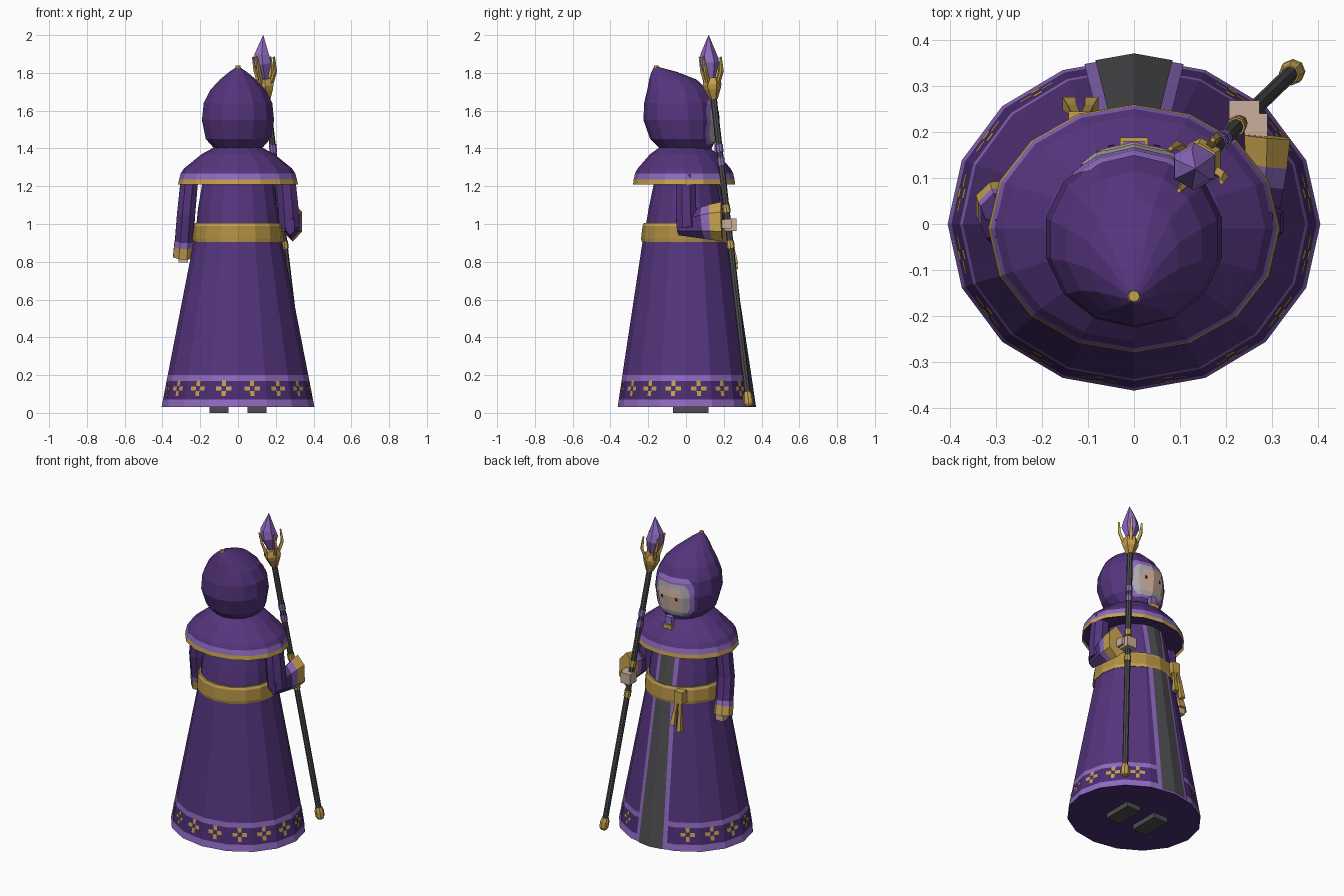
import bpy, bmesh, math
from mathutils import Vector

if "Cube" in bpy.data.objects:
    bpy.data.objects.remove(bpy.data.objects["Cube"])

def material(name, rgb):
    m = bpy.data.materials.new(name)
    m.diffuse_color = (*rgb, 1)
    m.use_nodes = True
    m.node_tree.nodes["Principled BSDF"].inputs["Base Color"].default_value = m.diffuse_color
    return m

PURPLE = material("purple cloth", (.090, .035, .205))
DARK = material("dark purple hem", (.070, .026, .165))
LILAC = material("lilac trim", (.275, .145, .53))
GOLD = material("gold", (.56, .36, .08))
DEEPGOLD = material("deep gold", (.43, .27, .055))
GREY = material("dark grey", (.075, .075, .082))
SKIN = material("skin", (.60, .42, .34))
HAIR = material("grey hair", (.42, .40, .42))
BLACK = material("eye black", (.02, .015, .02))

def finish(name, bm, mats):
    bmesh.ops.recalc_face_normals(bm, faces=bm.faces)
    me = bpy.data.meshes.new(name)
    bm.to_mesh(me)
    bm.free()
    for m in mats:
        me.materials.append(m)
    ob = bpy.data.objects.new(name, me)
    bpy.context.collection.objects.link(ob)
    return ob

def skin_sections(name, sections, mats, caps=(True, True)):
    """Bridge closed loops of points; one material per band."""
    bm = bmesh.new()
    slots = list(dict.fromkeys(mats))
    loops = [[bm.verts.new(p) for p in s] for s in sections]
    n = len(loops[0])
    for a, b, m in zip(loops, loops[1:], mats):
        for i in range(n):
            j = (i + 1) % n
            bm.faces.new((a[i], a[j], b[j], b[i])).material_index = slots.index(m)
    for on, loop, m in zip(caps, (loops[0], loops[-1]), (mats[0], mats[-1])):
        if on:
            bm.faces.new(loop).material_index = slots.index(m)
    return finish(name, bm, slots)

def ring(r, n):
    z, cy, rx, ry = r
    return [Vector((rx * math.sin(2 * math.pi * i / n), cy + ry * math.cos(2 * math.pi * i / n), z))
            for i in range(n)]

def lathe(name, rings, mats, n=16, caps=(True, True)):
    return skin_sections(name, [ring(r, n) for r in rings], mats, caps)

def tube(name, path, mats, n=6, spin=0.0):
    """Loops of radius r around a path of (point, r)."""
    pts = [Vector(p) for p, _ in path]
    secs = []
    for i, (_, r) in enumerate(path):
        d = (pts[min(i + 1, len(pts) - 1)] - pts[max(i - 1, 0)]).normalized()
        u = d.cross(Vector((1, 0, 0)) if abs(d.x) < .8 else Vector((0, 1, 0))).normalized()
        v = d.cross(u)
        secs.append([pts[i] + r * (math.cos(a) * u + math.sin(a) * v)
                     for a in (2 * math.pi * k / n + spin for k in range(n))])
    return skin_sections(name, secs, mats)

def box(name, c, s, mat):
    bm = bmesh.new()
    bmesh.ops.create_cube(bm, size=1)
    for v in bm.verts:
        v.co = Vector(c) + Vector([v.co[i] * s[i] for i in range(3)])
    return finish(name, bm, [mat])

def ring_at(rings, z):
    for a, b in zip(rings, rings[1:]):
        if a[0] <= z <= b[0]:
            t = (z - a[0]) / (b[0] - a[0])
            return tuple(p + (q - p) * t for p, q in zip(a, b))
    return rings[-1] if z > rings[-1][0] else rings[0]

def front_point(rings, n, x, z, off):
    """Point on the character's front (+y) side of a faceted lathe."""
    p = ring(ring_at(rings, z), n)
    sx, x = (-1 if x < 0 else 1), abs(x)
    for a, b in zip(p, p[1:n // 4 + 2]):
        if a.x <= x <= b.x:
            y = a.y + (b.y - a.y) * (x - a.x) / (b.x - a.x)
            return Vector((sx * x, y + off, z))
    q = max(p, key=lambda v: v.x)
    return Vector((sx * q.x, q.y + off, z))

def patch(name, rings, n, zs, span, off, mat, cols=8):
    """Thin painted plate following the front; span(z) gives left and right x."""
    bm = bmesh.new()
    rows = []
    for z in zs:
        l, r = span(z)
        rows.append([bm.verts.new(front_point(rings, n, l + (r - l) * i / cols, z, off))
                     for i in range(cols + 1)])
    for a, b in zip(rows, rows[1:]):
        for i in range(cols):
            bm.faces.new((a[i], b[i], b[i + 1], a[i + 1]))
    ob = finish(name, bm, [mat])
    if ob.data.polygons[0].normal.y < 0:
        ob.data.flip_normals()
    return ob

def steps(a, b, k):
    return [a + (b - a) * i / k for i in range(k + 1)]

# Robe skirt with banded hem
robe = [(.03, 0, .405, .362), (.07, 0, .397, .356), (.17, 0, .378, .341),
        (.2, 0, .372, .337), (.92, 0, .232, .228)]
lathe("robe_skirt", robe, [LILAC, DARK, LILAC, PURPLE], caps=(False, True))
lathe("robe_underside", [(.031, 0, .40, .358), (.034, 0, .40, .358)], [DARK])

# Gold four-petal motifs, one on every hem facet except beside the front panel
bm = bmesh.new()
for k in range(1, 15):
    def hem(t, z):
        p = ring(ring_at(robe, z), 16)
        a, b = p[k], p[(k + 1) % 16]
        q = a.lerp(b, .5 + t / (b - a).length)
        m = (a + b) / 2
        return q + Vector((m.x, m.y, 0)).normalized() * .004
    for dt, dz in ((.027, 0), (-.027, 0), (0, .027), (0, -.027)):
        w, h = (.015, .011) if dt else (.011, .014)
        vs = [hem(dt + u * w, .13 + dz + v * h) for u, v in ((-1, -1), (1, -1), (1, 1), (-1, 1))]
        bm.faces.new([bm.verts.new(v) for v in vs])
finish("hem_motifs", bm, [GOLD])

# Torso and belt
torso = [(.98, 0, .222, .215), (1.08, 0, .212, .198), (1.24, 0, .185, .165)]
lathe("torso", torso, [PURPLE] * 2)
lathe("belt", [(.905, 0, .238, .234), (.922, 0, .243, .238), (.99, 0, .236, .23), (1.005, 0, .228, .224)],
      [GOLD, DEEPGOLD, GOLD])

# Front panel: grey strip edged in lilac on skirt and torso
def half(z, extra=0):
    w = .085 - .036 * min(z, 1) + extra
    return -w, w
for part, rs, lo, hi in (("skirt", robe, .031, .91), ("torso", torso, 1.0, 1.235)):
    patch(part + "_panel_edge", rs, 16, steps(lo, hi, 4), lambda z: half(z, .024), .005, LILAC)
    patch(part + "_panel", rs, 16, steps(lo, hi, 4), half, .009, GREY)

# Shoulder cape
cape = [(1.21, -.01, .317, .27), (1.236, -.01, .312, .267), (1.268, -.01, .303, .26),
        (1.295, -.01, .285, .245), (1.37, -.01, .192, .18), (1.42, -.01, .10, .11)]
lathe("cape", cape, [GOLD, LILAC, PURPLE, PURPLE, PURPLE], caps=(False, True))
lathe("cape_lining", [(1.222, -.01, .308, .262), (1.226, -.01, .306, .26)], [DARK])

# Pointed hood leaning back
hood = [(1.395, 0, .125, .135), (1.45, -.018, .175, .172), (1.55, -.03, .196, .195),
        (1.64, -.034, .186, .188), (1.71, -.045, .150, .160), (1.765, -.07, .098, .125),
        (1.805, -.115, .048, .068), (1.832, -.158, .008, .010)]
lathe("hood", hood, [PURPLE] * 7, n=14)
lathe("hood_tip", [(1.822, -.157, .016, .016), (1.838, -.157, .012, .012)], [GOLD], n=8)

# Face plates: rim, hair, skin, eyes
def oval(w, zc, h):
    return lambda z: (-w * (1 - .3 * abs((z - zc) / h) ** 4), w * (1 - .3 * abs((z - zc) / h) ** 4))
patch("hood_rim", hood, 14, steps(1.42, 1.66, 10), oval(.135, 1.54, .12), .006, LILAC, 16)
patch("hair", hood, 14, steps(1.432, 1.625, 10), oval(.115, 1.53, .1), .010, HAIR, 16)
patch("face", hood, 14, steps(1.46, 1.60, 8), oval(.082, 1.53, .07), .014, SKIN, 12)
for s in (-1, 1):
    patch("eye", hood, 14, [1.528, 1.548], lambda z: (s * .05 - .008, s * .05 + .008), .018, BLACK, 2)

# Clasp at the collar
box("clasp_cord", (0, .165, 1.395), (.045, .03, .05), LILAC)
box("clasp", (0, .17, 1.355), (.06, .036, .034), GOLD)

# Shoes
for s in (-1, 1):
    box("shoe", (s * .1, .025, .02), (.1, .19, .04), GREY)

# Hanging arm with flared cuff
tube("hanging_sleeve", [((-.255, -.01, 1.26), .05), ((-.275, -.01, 1.05), .052), ((-.285, .02, .91), .053),
     ((-.288, .028, .88), .055), ((-.292, .042, .825), .056)], [PURPLE, PURPLE, LILAC, GOLD], 8, .39)
box("hanging_hand", (-.29, .055, .825), (.05, .05, .055), SKIN)

# Raised arm gripping the staff
tube("upper_sleeve", [((.25, 0, 1.26), .055), ((.265, 0, 1.1), .058), ((.272, .005, .98), .058)],
     [PURPLE] * 2, 8, .39)
tube("fore_sleeve", [((.268, -.045, .99), .05), ((.285, .09, 1.005), .085), ((.29, .13, 1.01), .094),
     ((.293, .19, 1.012), .105)], [PURPLE, LILAC, GOLD], 6).scale = (1, 1, 1)
fore = bpy.data.objects["fore_sleeve"].data
for v in fore.vertices:  # narrow the sleeve sideways
    v.co.x = .285 + (v.co.x - .285) * .55
box("gripping_hand", (.24, .235, .995), (.066, .066, .066), SKIN)
box("gripping_wrist", (.265, .205, 1.0), (.05, .07, .05), SKIN)

# Staff along a slanted axis
def axis(z):
    t = (z - .04) / 1.68
    return Vector((.347 - .2 * t, .333 - .193 * t, z))
def on_staff(name, zr, mats, n=8):
    return tube(name, [(axis(z), r) for z, r in zr], mats, n)
on_staff("staff_shaft", [(.06, .017), (1.70, .017)], [GREY])
on_staff("staff_ferrule", [(.035, .018), (.05, .027), (.085, .027), (.11, .02)], [GOLD] * 3)
for z in (.89, 1.08):
    on_staff("staff_ring", [(z - .02, .021), (z + .02, .021)], [GOLD])
for z in (1.33, 1.40):
    on_staff("staff_wrap", [(z - .02, .020), (z + .02, .020)], [LILAC])
on_staff("staff_socket", [(1.66, .021), (1.71, .042), (1.735, .05), (1.77, .042)], [DEEPGOLD, GOLD, GOLD], 6)

# Prongs around the crystal
top = axis(1.74)
for k in range(4):
    a = math.pi / 4 + k * math.pi / 2 + .2
    d = Vector((math.cos(a), math.sin(a), 0))
    tube("prong", [(top + d * .036, .012), (top + d * .062 + Vector((0, 0, .07)), .011),
                   (top + d * .066 + Vector((-.01, -.01, .145)), .006)], [GOLD] * 2, 4)
tube("crystal", [(axis(1.75), .012), (axis(1.85), .052), (axis(1.90), .043), (axis(2.0) + Vector((.02, .012, 0)), .001)],
     [LILAC] * 3, 6)

# Belt knot and its hanging tails
box("belt_knot", (-.115, .22, .96), (.055, .05, .075), GOLD)
for dx, bot in ((-.02, .76), (.018, .79)):
    tube("belt_tail", [((-.115 + dx * .6, .235, .94), .013), ((-.115 + dx, .25, .86), .014),
                       ((-.115 + dx * 1.3, .262, bot), .02)], [DEEPGOLD, GOLD], 4, .78)
